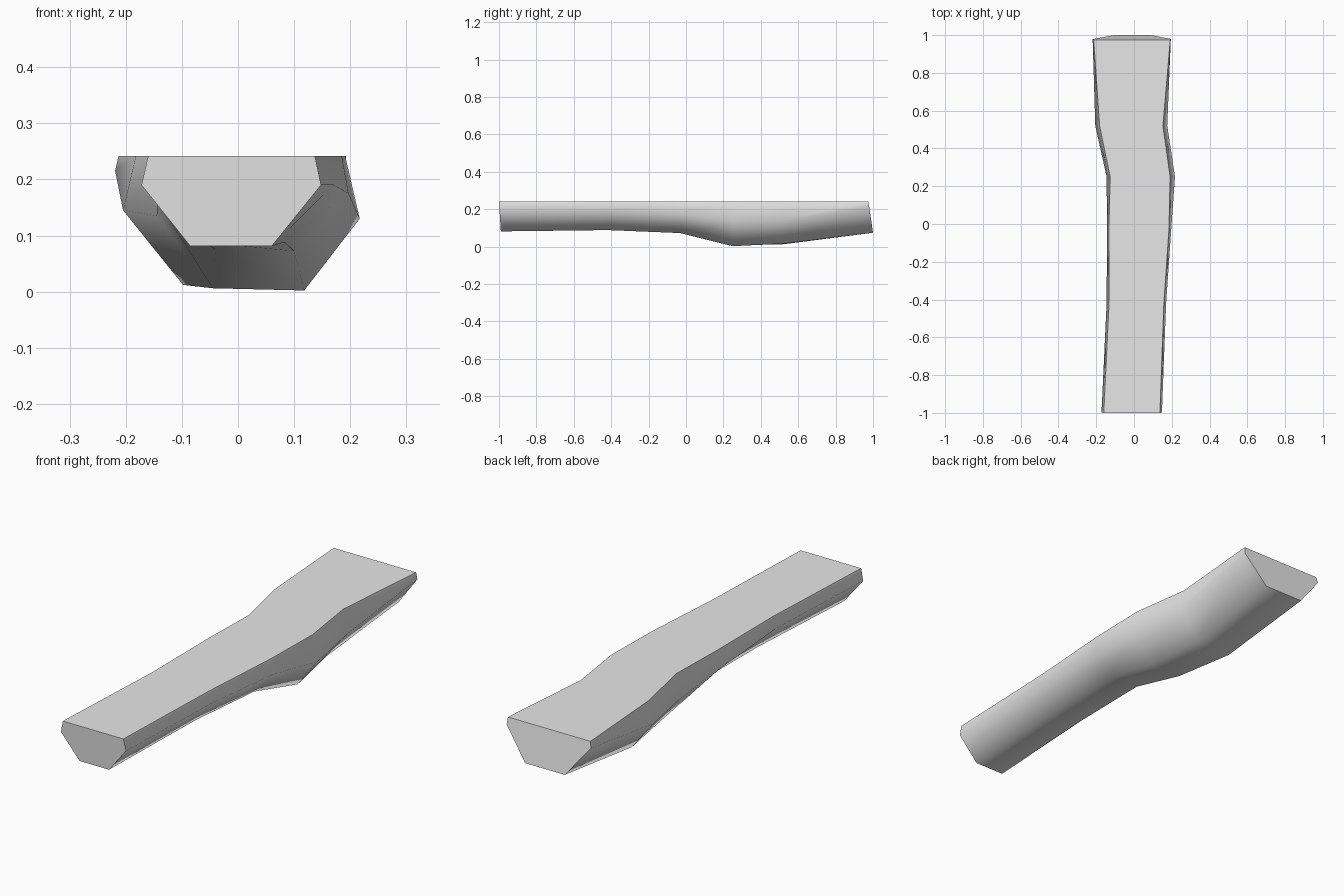
import bpy, bmesh, math

cube = bpy.data.objects.get("Cube")
if cube:
    bpy.data.objects.remove(cube, do_unlink=True)

TOP = 0.242

# Each station: y at top, y at bottom, top x pair, side (x, z) pair, bottom (x, z) pair
stations = [
    (-1.0, -0.99, (-0.16, 0.137), ((-0.172, 0.19), (0.148, 0.19)), ((-0.085, 0.081), (0.06, 0.081))),
    (-0.42, -0.42, (-0.132, 0.158), ((-0.145, 0.19), (0.17, 0.19)), ((-0.06, 0.088), (0.083, 0.088))),
    (-0.03, -0.03, (-0.133, 0.185), ((-0.143, 0.16), (0.197, 0.175)), ((-0.04, 0.075), (0.1, 0.072))),
    (0.25, 0.25, (-0.126, 0.191), ((-0.145, 0.135), (0.217, 0.13)), ((-0.045, 0.006), (0.118, 0.002))),
    (0.52, 0.52, (-0.182, 0.153), ((-0.205, 0.145), (0.176, 0.14)), ((-0.098, 0.012), (0.075, 0.015))),
    (0.975, 1.0, (-0.213, 0.192), ((-0.219, 0.215), (0.195, 0.21)), ((-0.105, 0.074), (0.09, 0.074))),
]

# Halved log lofted through its six-sided sections
bm = bmesh.new()
rings = []
for y_top, y_low, (lx, rx), (side_l, side_r), (low_l, low_r) in stations:
    section = [(lx, TOP), side_l, low_l, low_r, side_r, (rx, TOP)]
    z_low = min(low_l[1], low_r[1])
    ring = []
    for x, z in section:
        t = (TOP - z) / (TOP - z_low)
        ring.append(bm.verts.new((x, y_top + (y_low - y_top) * t, z)))
    rings.append(ring)
for a, b in zip(rings, rings[1:]):
    for i in range(6):
        j = (i + 1) % 6
        bm.faces.new((a[i], a[j], b[j], b[i]))
bm.faces.new(rings[0])
bm.faces.new(rings[-1])
bmesh.ops.recalc_face_normals(bm, faces=bm.faces)
mesh = bpy.data.meshes.new("split_log")
bm.to_mesh(mesh)
bm.free()

# Single plain grey
grey = bpy.data.materials.new("light_grey")
grey.use_nodes = True
colour = (0.8, 0.8, 0.8, 1)
grey.diffuse_color = colour
grey.node_tree.nodes["Principled BSDF"].inputs["Base Color"].default_value = colour
mesh.materials.append(grey)

log = bpy.data.objects.new("split_log", mesh)
bpy.context.collection.objects.link(log)
bpy.ops.object.select_all(action='DESELECT')
log.select_set(True)
bpy.context.view_layer.objects.active = log
bpy.ops.object.shade_smooth_by_angle(angle=math.radians(65))
